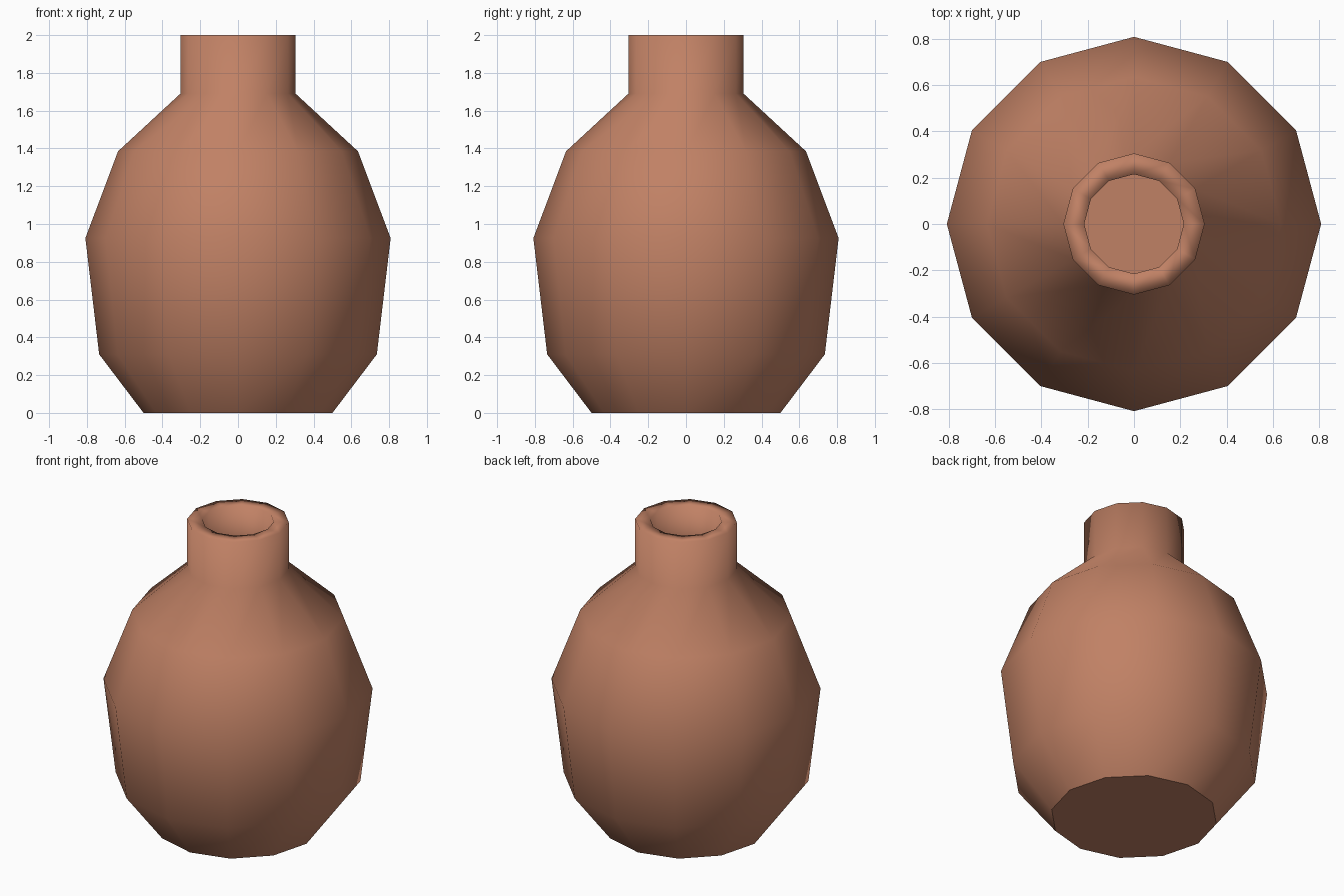
import bpy
import bmesh
from math import cos, sin, tau

cube = bpy.data.objects.get("Cube")
if cube:
    bpy.data.objects.remove(cube, do_unlink=True)

SIDES = 12

# Fired clay colour
clay = bpy.data.materials.new("terracotta clay")
clay.use_nodes = True
colour = (0.53, 0.22, 0.13, 1)
clay.diffuse_color = colour
clay.node_tree.nodes["Principled BSDF"].inputs["Base Color"].default_value = colour

# Profile (radius, height): outside from base to lip, then inside back down
outside = [(0.5, 0), (0.735, 0.31), (0.808, 0.925), (0.635, 1.385),
           (0.305, 1.69), (0.305, 2)]
inside = [(0.215, 2), (0.215, 1.65), (0.56, 1.33), (0.715, 0.92),
          (0.65, 0.35), (0.45, 0.09)]

# Turn the profile into a hollow jar
bm = bmesh.new()
rings = [[bm.verts.new((r * cos(tau * i / SIDES), r * sin(tau * i / SIDES), z))
          for i in range(SIDES)] for r, z in outside + inside]
for low, high in zip(rings, rings[1:]):
    for i in range(SIDES):
        j = (i + 1) % SIDES
        bm.faces.new((low[i], low[j], high[j], high[i])).smooth = True

# Flat base underneath and flat floor inside
bm.faces.new(rings[0][::-1])
bm.faces.new(rings[-1])

mesh = bpy.data.meshes.new("jar")
bm.to_mesh(mesh)
bm.free()
mesh.materials.append(clay)
bpy.context.collection.objects.link(bpy.data.objects.new("jar", mesh))
